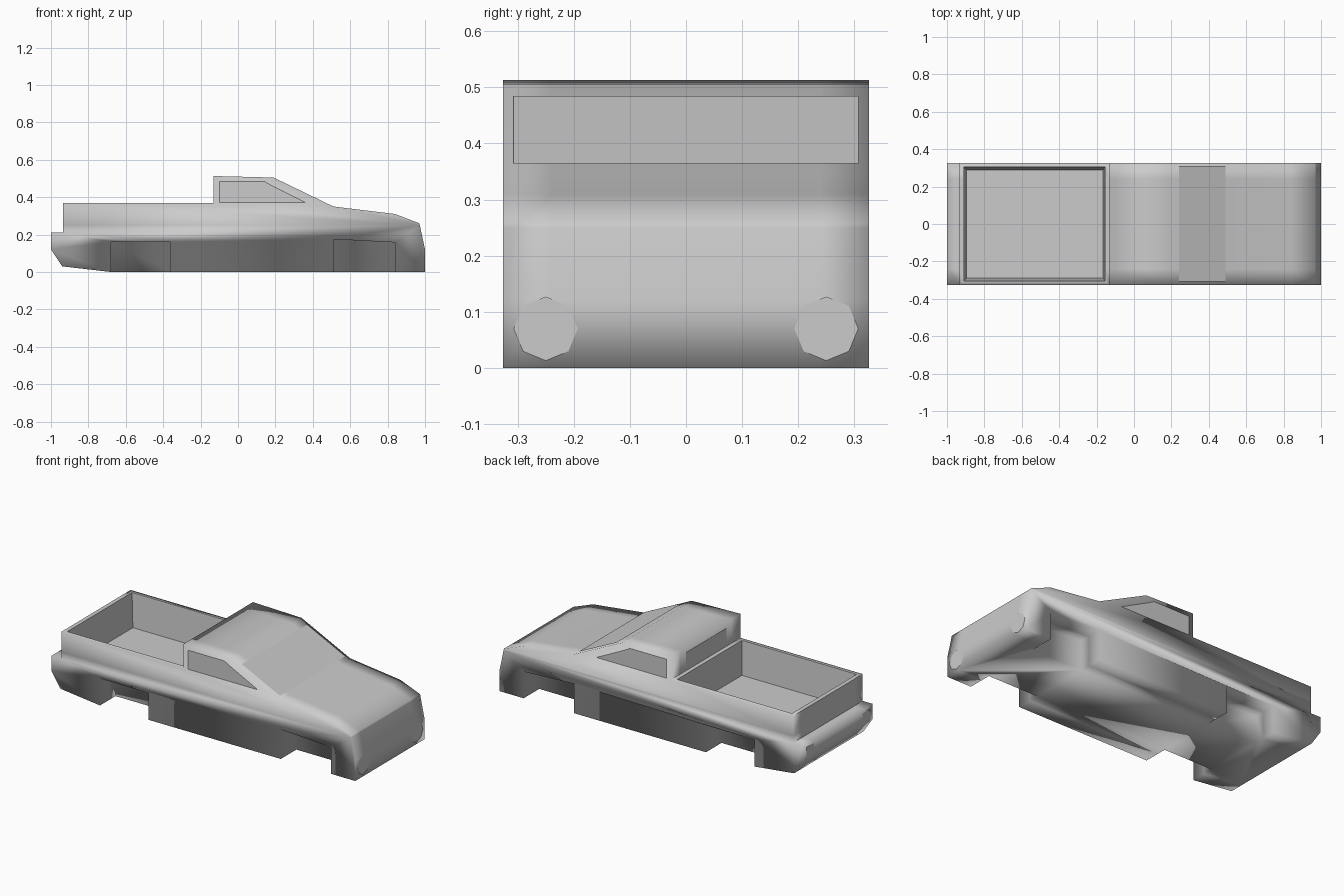
import bpy, bmesh, math
from mathutils import Vector

if "Cube" in bpy.data.objects:
    bpy.data.objects.remove(bpy.data.objects["Cube"])

HALF = 0.326  # half width of the truck


def add_object(name, bm):
    bmesh.ops.recalc_face_normals(bm, faces=bm.faces)
    mesh = bpy.data.meshes.new(name)
    bm.to_mesh(mesh)
    bm.free()
    obj = bpy.data.objects.new(name, mesh)
    bpy.context.collection.objects.link(obj)
    return obj


def loft(name, loop_a, loop_b):
    """Closed solid between two matching loops of points."""
    bm = bmesh.new()
    a = [bm.verts.new(p) for p in loop_a]
    b = [bm.verts.new(p) for p in loop_b]
    bm.faces.new(a)
    bm.faces.new(b[::-1])
    n = len(a)
    for i in range(n):
        bm.faces.new((a[i], b[i], b[(i + 1) % n], a[(i + 1) % n]))
    return add_object(name, bm)


def prism(name, profile, y0, y1):
    return loft(name, [(x, y0, z) for x, z in profile], [(x, y1, z) for x, z in profile])


def panel(name, points, facing):
    """Single flat face that looks in the given direction."""
    bm = bmesh.new()
    face = bm.faces.new([bm.verts.new(p) for p in points])
    face.normal_update()
    flip = face.normal.dot(Vector(facing)) < 0
    mesh_obj = None
    if flip:
        face.normal_flip()
    mesh = bpy.data.meshes.new(name)
    bm.to_mesh(mesh)
    bm.free()
    mesh_obj = bpy.data.objects.new(name, mesh)
    bpy.context.collection.objects.link(mesh_obj)
    return mesh_obj


def cut(target, cutter):
    cutter.hide_render = True
    mod = target.modifiers.new("cut", "BOOLEAN")
    mod.operation = "DIFFERENCE"
    mod.solver = "EXACT"
    mod.object = cutter
    bpy.context.view_layer.objects.active = target
    bpy.ops.object.modifier_apply(modifier=mod.name)
    bpy.data.objects.remove(cutter, do_unlink=True)


def rect(x0, x1, y, z):
    return [(x0, -y, z), (x1, -y, z), (x1, y, z), (x0, y, z)]


# Body: side profile across the full width
profile = [(-1, 0.21), (-1, 0.12), (-0.94, 0.03), (-0.68, 0), (1, 0), (1, 0.12),
           (0.97, 0.26), (0.84, 0.31), (0.51, 0.35), (0.19, 0.505), (-0.13, 0.513),
           (-0.13, 0.37), (-0.935, 0.37), (-0.935, 0.21)]
body = prism("truck_body", profile, -HALF, HALF)

# Cargo bed with slightly tapered walls
cut(body, loft("bed_cutter", rect(-0.895, -0.165, 0.29, 0.17), rect(-0.925, -0.145, 0.318, 0.57)))

# Wheel wells on both sides
arches = [[(-0.68, -0.1), (-0.36, -0.1), (-0.36, 0.16), (-0.68, 0.16)],
          [(0.51, -0.1), (0.84, -0.1), (0.84, 0.158), (0.51, 0.175)]]
for side in (-1, 1):
    for arch in arches:
        cut(body, prism("well_cutter", arch, side * 0.18, side * 0.5))

# Support loops for the soft rounded shading, crisp edges around the bed
bm = bmesh.new()
bm.from_mesh(body.data)
for co, no in (((0, 0.24, 0), (0, 1, 0)), ((0, -0.24, 0), (0, 1, 0)), ((0, 0, 0.25), (0, 0, 1))):
    bmesh.ops.bisect_plane(bm, geom=bm.verts[:] + bm.edges[:] + bm.faces[:],
                           dist=1e-5, plane_co=co, plane_no=no)
for f in bm.faces:
    f.smooth = True
for e in bm.edges:
    c = (e.verts[0].co + e.verts[1].co) / 2
    in_bed = -0.94 < c.x < -0.12 and abs(c.y) < 0.31 and 0.16 < c.z < 0.38
    if in_bed and len(e.link_faces) == 2 and e.calc_face_angle() > math.radians(40):
        e.smooth = False
bm.to_mesh(body.data)
bm.free()

# Windscreen and rear window
panel("windscreen", [(0.24, -0.307, 0.485), (0.49, -0.307, 0.364),
                     (0.49, 0.307, 0.364), (0.24, 0.307, 0.485)], (1, 0, 1))
panel("rear_window", [(-0.133, -0.19, 0.373), (-0.133, 0.19, 0.373),
                      (-0.133, 0.19, 0.48), (-0.133, -0.19, 0.48)], (-1, 0, 0))

# Paired side windows, headlights and tail lights
glass = [(-0.1, 0.372), (0.36, 0.372), (0.165, 0.47), (0.14, 0.485), (-0.1, 0.485)]
for side, label in ((-1, "near"), (1, "far")):
    panel(f"side_window_{label}", [(x, side * (HALF + 0.002), z) for x, z in glass], (0, side, 0))
    panel(f"headlight_{label}",
          [(1.002, side * 0.25 + 0.057 * math.cos(i * math.pi / 4),
            0.07 + 0.057 * math.sin(i * math.pi / 4)) for i in range(8)], (1, 0, 0))
    panel(f"tail_light_{label}",
          [(-1.002, side * y, z) for y, z in ((0.23, 0.135), (0.3, 0.135), (0.3, 0.19), (0.23, 0.19))],
          (-1, 0, 0))
